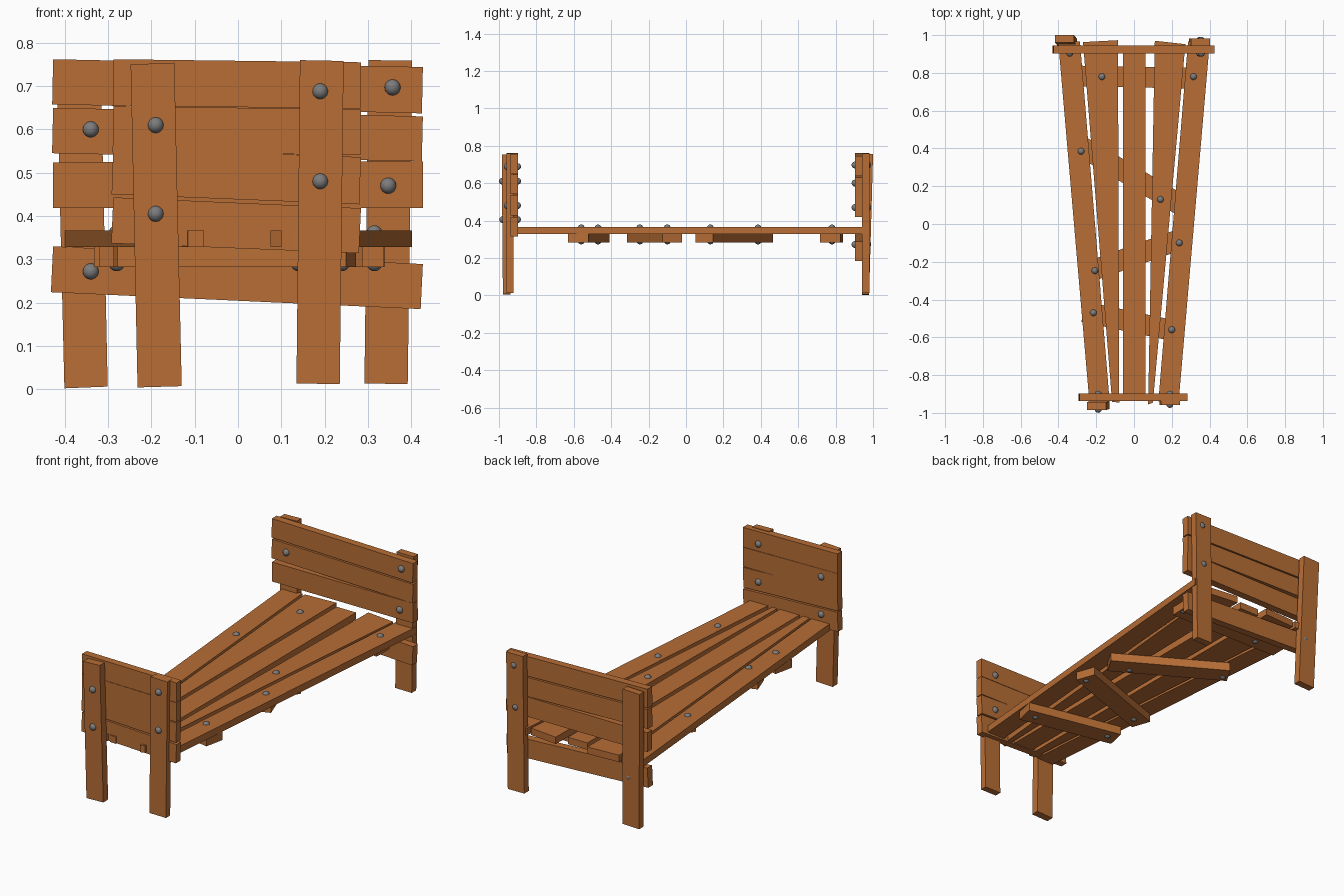
import bpy, math
from mathutils import Vector

if "Cube" in bpy.data.objects:
    bpy.data.objects.remove(bpy.data.objects["Cube"])


def material(name, rgb):
    m = bpy.data.materials.new(name)
    m.diffuse_color = (*rgb, 1)
    m.use_nodes = True
    m.node_tree.nodes["Principled BSDF"].inputs["Base Color"].default_value = m.diffuse_color
    return m


WOOD = material("wood", (0.48, 0.155, 0.036))
METAL = material("metal", (0.2, 0.2, 0.2))


def prism(name, near, far):
    """Plank between two matching outlines."""
    n = len(near)
    faces = [tuple(range(n)), tuple(range(2 * n - 1, n - 1, -1))]
    faces += [(i, i + n, (i + 1) % n + n, (i + 1) % n) for i in range(n)]
    me = bpy.data.meshes.new(name)
    me.from_pydata(near + far, [], faces)
    me.materials.append(WOOD)
    ob = bpy.data.objects.new(name, me)
    bpy.context.collection.objects.link(ob)
    bpy.context.view_layer.objects.active = ob
    bpy.ops.object.mode_set(mode='EDIT')
    bpy.ops.mesh.select_all(action='SELECT')
    bpy.ops.mesh.normals_make_consistent(inside=False)
    bpy.ops.object.mode_set(mode='OBJECT')
    return ob


def upright(name, outline, y0, y1, lean=0.0):
    """Outline in (x, z), thick along y, leaning in y with height."""
    prism(name, [(x, y0 + lean * z, z) for x, z in outline],
          [(x, y1 + lean * z, z) for x, z in outline])


def flat(name, outline, z0, z1):
    """Outline in (x, y), thick along z."""
    prism(name, [(x, y, z0) for x, y in outline], [(x, y, z1) for x, y in outline])


def bolt(name, loc):
    bpy.ops.mesh.primitive_uv_sphere_add(segments=16, ring_count=10, radius=0.0185, location=loc)
    ob = bpy.context.object
    ob.name = name
    ob.data.materials.append(METAL)
    bpy.ops.object.shade_smooth()


def boards(name, rows, x0, x1, y0, y1):
    """Crooked boards: (left top, left bottom, right top, right bottom) heights."""
    for lt, lb, rt, rb in rows:
        s = (rt - lt) / (x1 - x0) * (lt - lb)      # keeps the ends square
        upright(name, [(x0, lt), (x0 + s, lb), (x1 + s, rb), (x1, rt)], y0, y1)


# Foot and head boards
boards("foot_board", [(0.762, 0.655, 0.755, 0.648), (0.654, 0.547, 0.646, 0.541),
                      (0.557, 0.450, 0.536, 0.427), (0.443, 0.337, 0.418, 0.314)],
       -0.288, 0.284, -0.937, -0.897)
boards("head_board", [(0.762, 0.658, 0.744, 0.637), (0.650, 0.545, 0.630, 0.526),
                      (0.524, 0.418, 0.526, 0.418), (0.330, 0.224, 0.289, 0.185)],
       -0.427, 0.427, 0.903, 0.944)

# Legs
upright("foot_leg_left", [(-0.248, 0.750), (-0.232, 0.004), (-0.130, 0.007), (-0.147, 0.754)],
        -0.979, -0.937, -0.008)
upright("foot_leg_right", [(0.143, 0.760), (0.135, 0.013), (0.235, 0.012), (0.244, 0.758)],
        -0.959, -0.922, 0.0)
upright("head_leg_left", [(-0.419, 0.752), (-0.401, 0.002), (-0.301, 0.006), (-0.317, 0.755)],
        0.940, 0.979, 0.028)
upright("head_leg_right", [(0.301, 0.760), (0.292, 0.013), (0.392, 0.012), (0.402, 0.759)],
        0.942, 0.981, 0.0)

# Sleeping surface slats: outer pair, tapered inner pair, centre
for side, tag in ((-1, "left"), (1, "right")):
    flat("outer_slat_" + tag, [(side * x, y) for x, y in
                               [(0.286, 0.965), (0.402, 0.975), (0.236, -0.945), (0.129, -0.940)]],
         0.328, 0.366)
flat("inner_slat_left", [(-0.270, 0.963), (-0.085, 0.973), (-0.078, -0.945), (-0.116, -0.942)],
     0.328, 0.366)
flat("inner_slat_right", [(0.110, 0.970), (0.272, 0.952), (0.100, -0.946), (0.075, -0.955)],
     0.328, 0.366)
flat("centre_slat", [(-0.058, 0.935), (0.060, 0.935), (0.060, -0.925), (-0.058, -0.925)],
     0.328, 0.366)

# Cross braces under the slats: centre, length, angle
for cx, cy, length, deg in ((0.003, 0.778, 0.67, -1), (-0.020, 0.258, 0.63, -30.5),
                            (0.000, -0.168, 0.57, 19.5), (-0.003, -0.520, 0.54, -12)):
    a = math.radians(deg)
    u = Vector((math.cos(a), math.sin(a))) * length / 2
    v = Vector((-math.sin(a), math.cos(a))) * 0.055
    c = Vector((cx, cy))
    flat("cross_brace", [tuple(c + p) for p in (-u - v, u - v, u + v, v - u)], 0.282, 0.329)

# Bolts: slats, foot end, head end
for x, y in ((-0.17, 0.78), (0.315, 0.78), (-0.28, 0.385), (0.14, 0.13),
             (0.24, -0.10), (-0.207, -0.247), (-0.215, -0.47), (0.20, -0.56)):
    bolt("slat_bolt", (x, y, 0.360))
    bolt("brace_bolt", (x, y, 0.291))
for x, z, y in ((-0.19, 0.61, -0.981), (-0.19, 0.405, -0.979),
                (0.19, 0.688, -0.955), (0.19, 0.48, -0.955)):
    bolt("foot_bolt", (x, y, z))
    bolt("foot_bolt_inner", (x, -0.901, z))
for x, z in ((-0.34, 0.60), (-0.34, 0.272), (0.357, 0.697), (0.347, 0.47)):
    bolt("head_bolt", (x, 0.904, z))
    bolt("head_bolt_rear", (x, 0.972, z))
